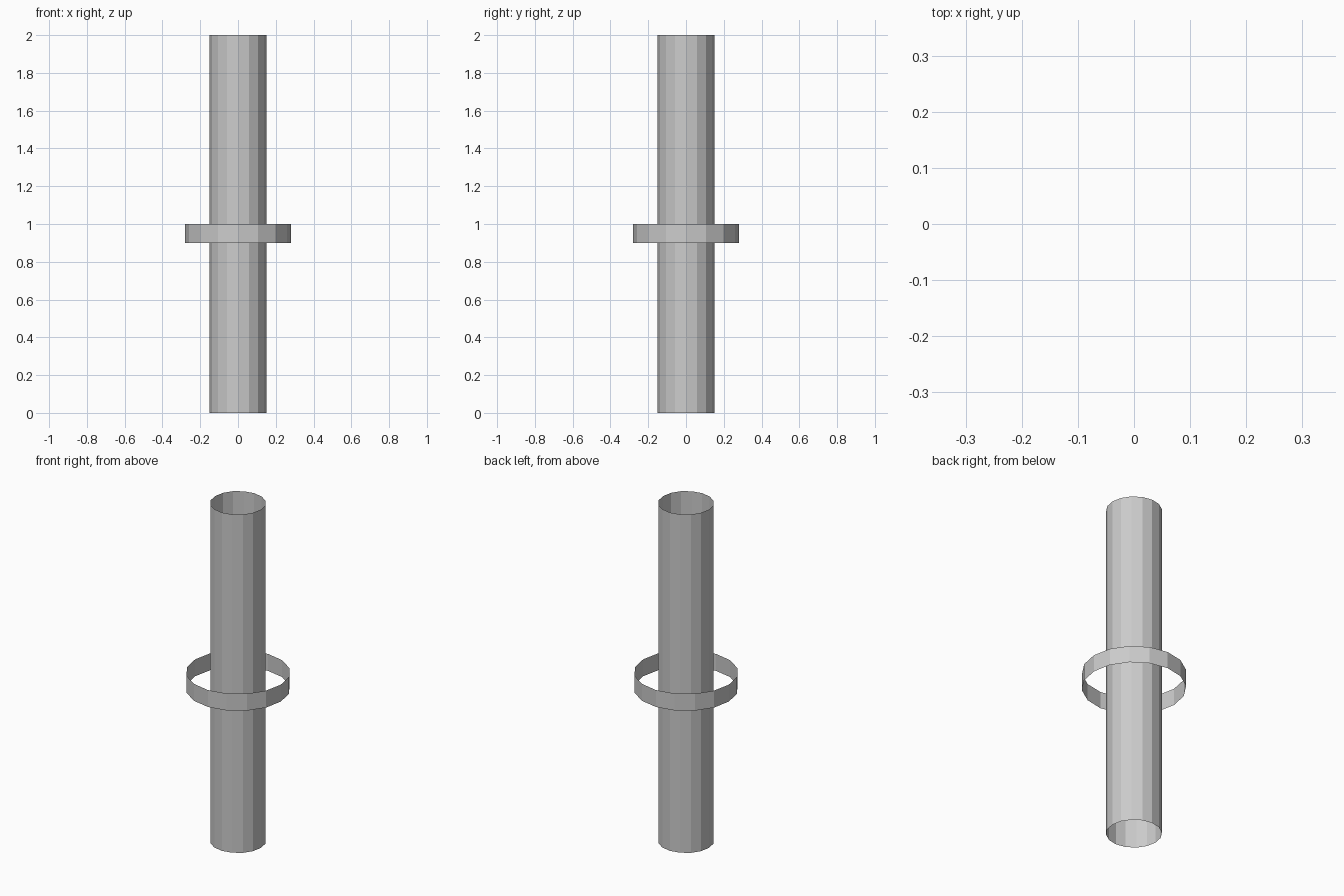
import bpy

if "Cube" in bpy.data.objects:
    bpy.data.objects.remove(bpy.data.objects["Cube"])


def open_tube(name, radius, z_low, z_high):
    """16-sided, single-walled tube without end caps."""
    bpy.ops.mesh.primitive_cylinder_add(
        vertices=16, radius=radius, depth=z_high - z_low,
        end_fill_type='NOTHING', location=(0, 0, (z_low + z_high) / 2))
    obj = bpy.context.object
    obj.name = name
    return obj


# Tall central pipe
open_tube("pipe", 0.15, 0.0, 2.0)

# Thin band floating around the middle
open_tube("ring_band", 0.28, 0.9, 1.0)
